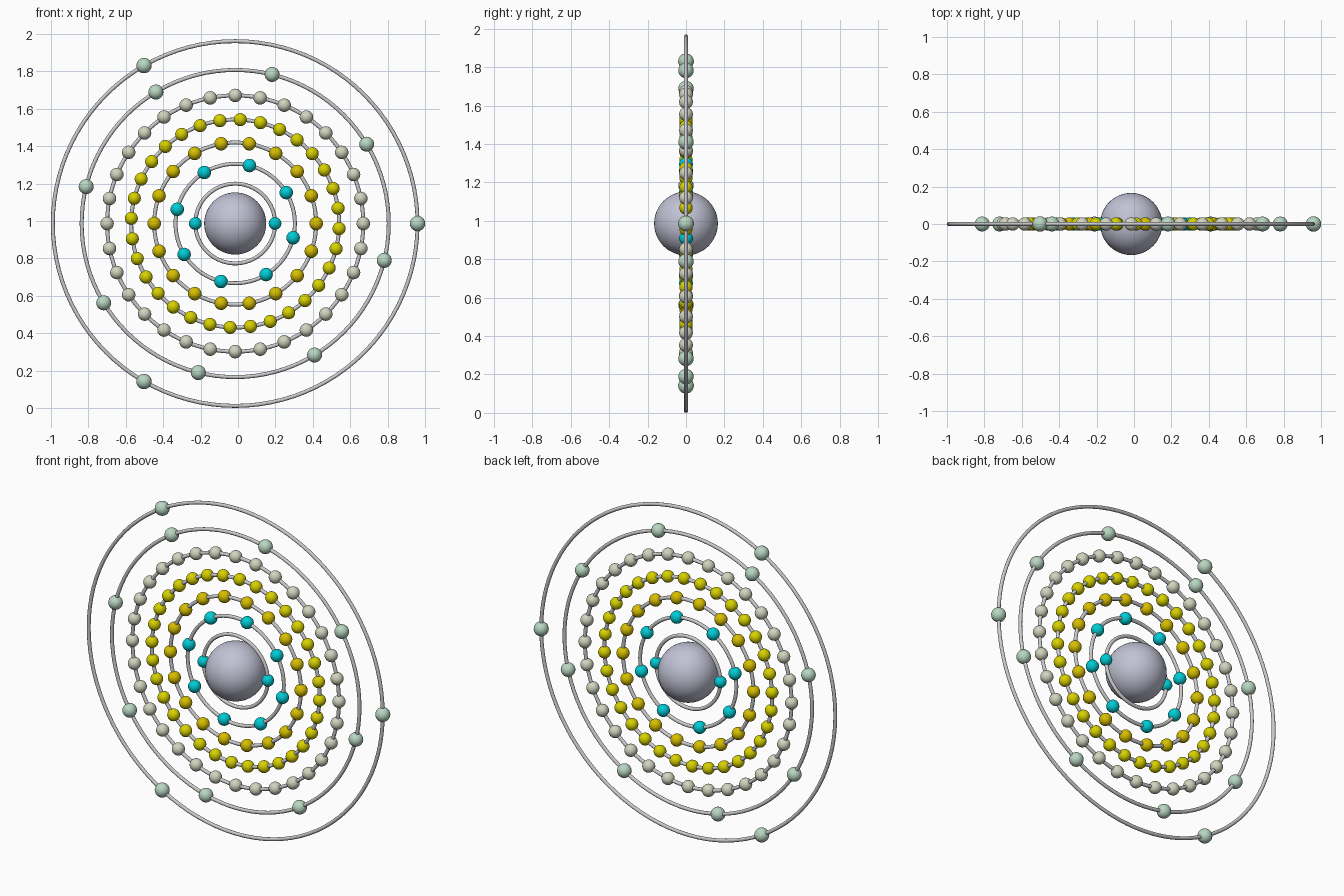
import bpy, bmesh, math
from mathutils import Matrix, Vector

if "Cube" in bpy.data.objects:
    bpy.data.objects.remove(bpy.data.objects["Cube"])

CENTRE = Vector((-0.015, 0.0, 0.986))
TUBE = 0.0105


def material(name, rgb):
    m = bpy.data.materials.new(name)
    m.diffuse_color = (*rgb, 1.0)
    m.use_nodes = True
    m.node_tree.nodes["Principled BSDF"].inputs["Base Color"].default_value = m.diffuse_color
    return m


TEAL = material("teal", (0.0, 0.60, 0.66))
AMBER = material("amber", (0.68, 0.52, 0.0))
YELLOW = material("yellow", (0.68, 0.64, 0.0))
SAGE = material("sage", (0.64, 0.66, 0.52))
GREEN = material("green", (0.48, 0.68, 0.54))
LILAC = material("lilac", (0.53, 0.54, 0.66))


def spheres(name, points, radius, mat, u=20, v=12):
    """One smooth object holding a sphere at every point."""
    bm = bmesh.new()
    for p in points:
        bmesh.ops.create_uvsphere(bm, u_segments=u, v_segments=v, radius=radius,
                                  matrix=Matrix.Translation(p))
    for f in bm.faces:
        f.smooth = True
    mesh = bpy.data.meshes.new(name)
    bm.to_mesh(mesh)
    bm.free()
    mesh.materials.append(mat)
    ob = bpy.data.objects.new(name, mesh)
    ob.location = CENTRE
    bpy.context.collection.objects.link(ob)


def orbit(name, radius):
    """Thin upright ring in the xz plane."""
    bpy.ops.mesh.primitive_torus_add(major_radius=radius, minor_radius=TUBE,
                                     major_segments=96, minor_segments=12,
                                     location=CENTRE, rotation=(math.pi / 2, 0, 0))
    bpy.context.object.name = name
    bpy.ops.object.shade_smooth()


# nucleus
spheres("nucleus", [Vector((0, 0, 0))], 0.166, LILAC, 48, 24)

# shells: ring radius, electron count, start angle, electron radius, colour
SHELLS = [
    (0.213, 2, 0.0, 0.034, TEAL),
    (0.319, 8, -13.8, 0.036, TEAL),
    (0.433, 18, 0.0, 0.036, AMBER),
    (0.556, 32, -2.8, 0.035, YELLOW),
    (0.685, 32, 0.0, 0.036, SAGE),
    (0.821, 8, -13.9, 0.040, GREEN),
    (0.975, 3, 0.0, 0.041, GREEN),
]
for i, (r, count, start, size, mat) in enumerate(SHELLS, 1):
    orbit(f"orbit_ring_{i}", r)
    angles = [math.radians(start + 360 * k / count) for k in range(count)]
    points = [Vector((r * math.cos(a), 0, r * math.sin(a))) for a in angles]
    spheres(f"electrons_{i}", points, size, mat)
